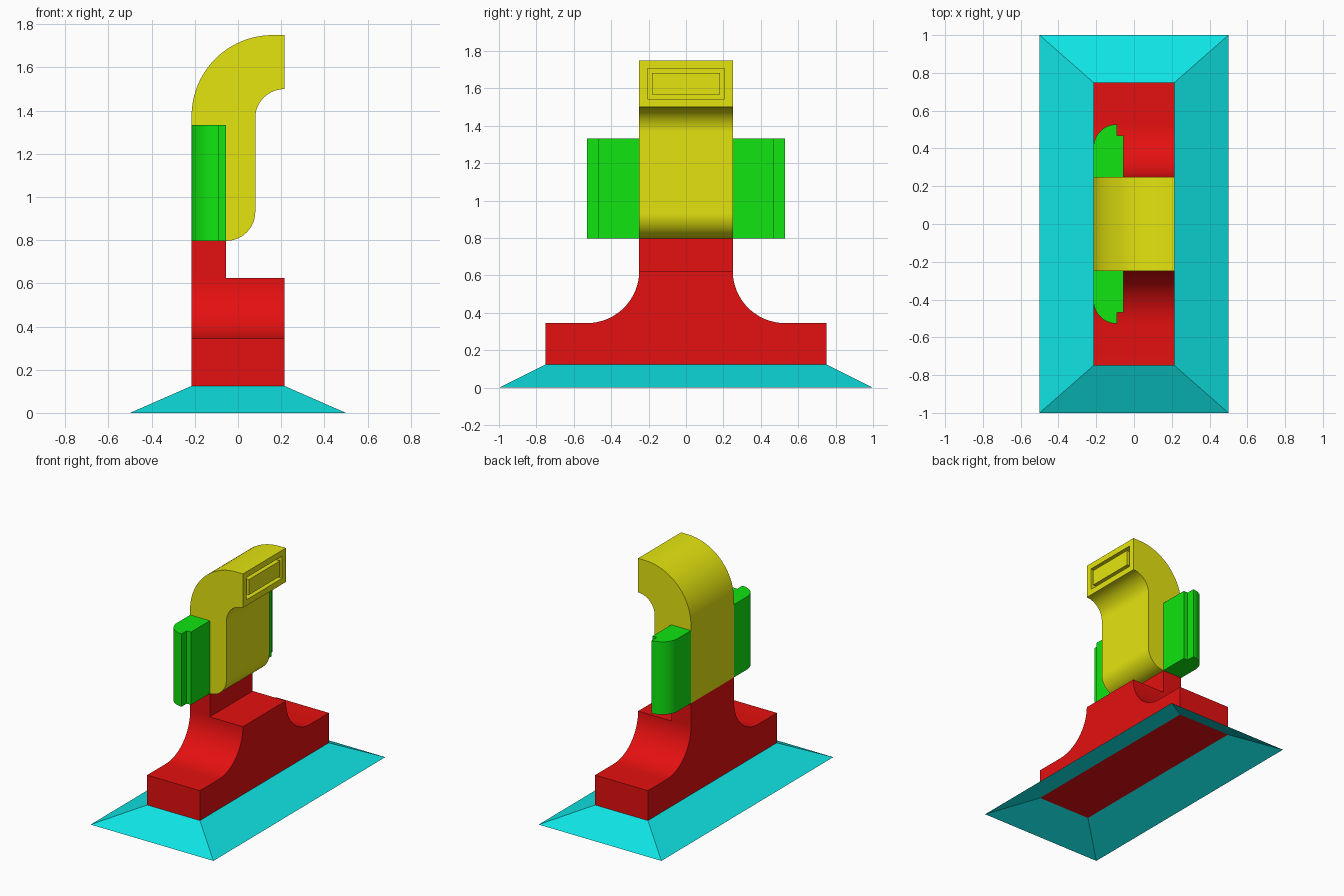
import bpy, bmesh
from math import sin, cos, pi, radians

cube = bpy.data.objects.get("Cube")
if cube:
    bpy.data.objects.remove(cube, do_unlink=True)


def material(name, color):
    m = bpy.data.materials.new(name)
    m.diffuse_color = (*color, 1)
    m.use_nodes = True
    m.node_tree.nodes["Principled BSDF"].inputs["Base Color"].default_value = (*color, 1)
    return m


HI, LO = 0.78, 0.005
RED = material("red", (HI, LO, LO))
YELLOW = material("yellow", (HI, HI, LO))
GREEN = material("green", (LO, HI, LO))
CYAN = material("cyan", (LO, HI, HI))


def arc(cx, cy, r, start, end, steps=24):
    angles = [radians(start + (end - start) * i / steps) for i in range(steps + 1)]
    return [(cx + r * cos(a), cy + r * sin(a)) for a in angles]


def prism(profile, place, lo, hi):
    """Extrude a 2D profile between lo and hi; place maps (u, v, w) to xyz."""
    bm = bmesh.new()
    a = [bm.verts.new(place(u, v, lo)) for u, v in profile]
    b = [bm.verts.new(place(u, v, hi)) for u, v in profile]
    bm.faces.new(a)
    bm.faces.new(b)
    for i in range(len(a)):
        j = (i + 1) % len(a)
        bm.faces.new((a[i], a[j], b[j], b[i]))
    bmesh.ops.recalc_face_normals(bm, faces=bm.faces)
    return bm


def finish(bm, name, mat):
    bm.normal_update()
    mesh = bpy.data.meshes.new(name)
    bm.to_mesh(mesh)
    bm.free()
    mesh.materials.append(mat)
    ob = bpy.data.objects.new(name, mesh)
    bpy.context.collection.objects.link(ob)
    bpy.ops.object.select_all(action="DESELECT")
    ob.select_set(True)
    bpy.context.view_layer.objects.active = ob
    bpy.ops.object.shade_smooth_by_angle(angle=radians(30))
    return ob


W = 0.215        # half width of the body
BACK = -0.055    # front side of the thin neck
D = 0.25         # half depth of the neck
Z0, Z1 = 0.125, 0.797

# Sloping skirt, open above and below
bm = bmesh.new()
corners = [(-1, -1), (1, -1), (1, 1), (-1, 1)]
low = [bm.verts.new((0.5 * x, y, 0)) for x, y in corners]
top = [bm.verts.new((W * x, 0.75 * y, Z0)) for x, y in corners]
for i in range(4):
    j = (i + 1) % 4
    bm.faces.new((low[i], low[j], top[j], top[i]))
finish(bm, "skirt", CYAN)

# Pedestal with concave shoulders
r = 0.28
right = [(0.75, Z0), (0.75, 0.345)] + arc(D + r, 0.625, r, 270, 180)
left = [(-y, z) for y, z in reversed(right)]
finish(prism(right + left, lambda y, z, x: (x, y, z), -W, W), "pedestal", RED)

# Thin neck post above the pedestal
post = [(-W, 0.625), (BACK, 0.625), (BACK, Z1), (-W, Z1)]
finish(prism(post, lambda x, z, y: (x, y, z), -D, D), "neck_post", RED)

# Bent head
r = 0.135
head = [(-W, Z1)] + arc(BACK, Z1 + r, r, -90, 0)
head += arc(W, 1.5 - r, r, 180, 90)
head += [(W, 1.75)] + arc(0.16, 1.375, 0.375, 90, 180)
bm = prism(head, lambda x, z, y: (x, y, z), -D, D)

# Socket with a raised tongue in the end face
end = max(bm.faces, key=lambda f: f.calc_center_median().x)
for margin, shift in ((0.062, -0.05), (0.034, 0.05)):
    bmesh.ops.inset_region(bm, faces=[end], thickness=margin)
    # A second, vanishing inset gives the walls their own ring of faces
    bmesh.ops.inset_region(bm, faces=[end], thickness=0.0002)
    bmesh.ops.translate(bm, verts=end.verts, vec=(shift, 0, 0))
finish(bm, "bent_head", YELLOW)

# Side pads with a rounded back corner and a small step
pad = [(-W, D), (BACK, D), (BACK, 0.468), (-0.09, 0.468)]
pad += arc(-0.09, 0.403, 0.125, 90, 180)
for name, side in (("right_pad", -1), ("left_pad", 1)):
    finish(prism(pad, lambda x, y, z: (x, side * y, z), Z1, 1.333), name, GREEN)
